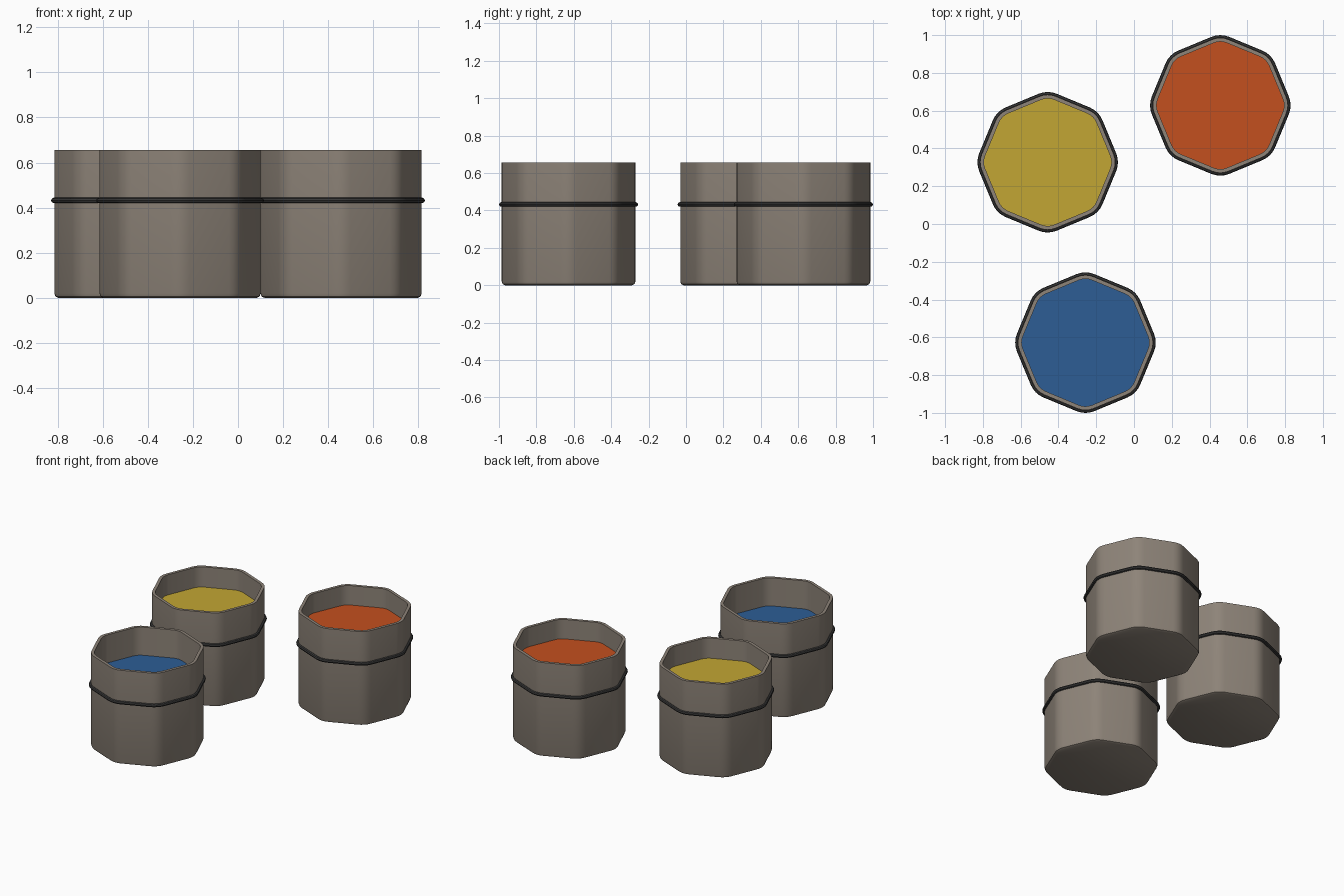
import bpy, bmesh
from math import sin, cos, pi, radians

if "Cube" in bpy.data.objects:
    bpy.data.objects.remove(bpy.data.objects["Cube"])


def material(name, rgb):
    m = bpy.data.materials.new(name)
    m.diffuse_color = (*rgb, 1)
    m.use_nodes = True
    m.node_tree.nodes["Principled BSDF"].inputs["Base Color"].default_value = m.diffuse_color
    return m


def octagon(radius, corner, segs=4):
    # octagon outline with rounded corners; radius reaches the corner tips
    pts = []
    for k in range(8):
        a = k * pi / 4
        for s in range(segs + 1):
            b = a + (s / segs - 0.5) * pi / 4
            pts.append(((radius - corner) * cos(a) + corner * cos(b),
                        (radius - corner) * sin(a) + corner * sin(b)))
    return pts


def loft(name, profile, location, mat, closed=False, cap=True):
    # sweep a profile of (inset, z) pairs round the octagon
    bm = bmesh.new()
    rings = [[bm.verts.new((x, y, z)) for x, y in octagon(R - i, CORNER - i)]
             for i, z in profile]
    n = len(rings[0])
    pairs = list(zip(rings, rings[1:]))
    if closed:
        pairs.append((rings[-1], rings[0]))
    for lo, hi in pairs:
        for j in range(n):
            k = (j + 1) % n
            bm.faces.new((lo[j], lo[k], hi[k], hi[j]))
    if cap:
        bm.faces.new(rings[0][::-1])
        if len(rings) > 1:
            bm.faces.new(rings[-1])
    bmesh.ops.recalc_face_normals(bm, faces=bm.faces)
    me = bpy.data.meshes.new(name)
    bm.to_mesh(me)
    bm.free()
    me.materials.append(mat)
    me.shade_smooth()
    me.set_sharp_from_angle(angle=radians(30))
    ob = bpy.data.objects.new(name, me)
    ob.location = location
    bpy.context.collection.objects.link(ob)
    return ob


R, CORNER = 0.3575, 0.11
HEIGHT, WALL, BAND_Z, TUBE = 0.655, 0.02, 0.432, 0.012
clay = material("bucket_grey", (0.27, 0.23, 0.19))
dark = material("band_dark", (0.04, 0.04, 0.04))

# colour, position, liquid level, rgb
buckets = [
    ("blue", -0.257, -0.628, 0.46, (0.026, 0.11, 0.30)),
    ("yellow", -0.457, 0.327, 0.515, (0.54, 0.38, 0.033)),
    ("orange", 0.457, 0.628, 0.52, (0.55, 0.08, 0.013)),
]
for label, x, y, level, rgb in buckets:
    loc = (x, y, 0)
    # hollow body with chamfered base
    loft(f"{label}_bucket",
         [(0.018, 0), (0.005, 0.006), (0, 0.02), (0, HEIGHT),
          (WALL, HEIGHT), (WALL, 0.03)], loc, clay)
    # round-section band
    loft(f"{label}_band",
         [(-0.0025 - TUBE * cos(t * pi / 4), BAND_Z + TUBE * sin(t * pi / 4))
          for t in range(8)], loc, dark, closed=True, cap=False)
    # paint fill
    loft(f"{label}_paint",
         [(WALL - 0.001, level - 0.03), (WALL - 0.001, level)],
         loc, material(f"{label}_paint", rgb))
